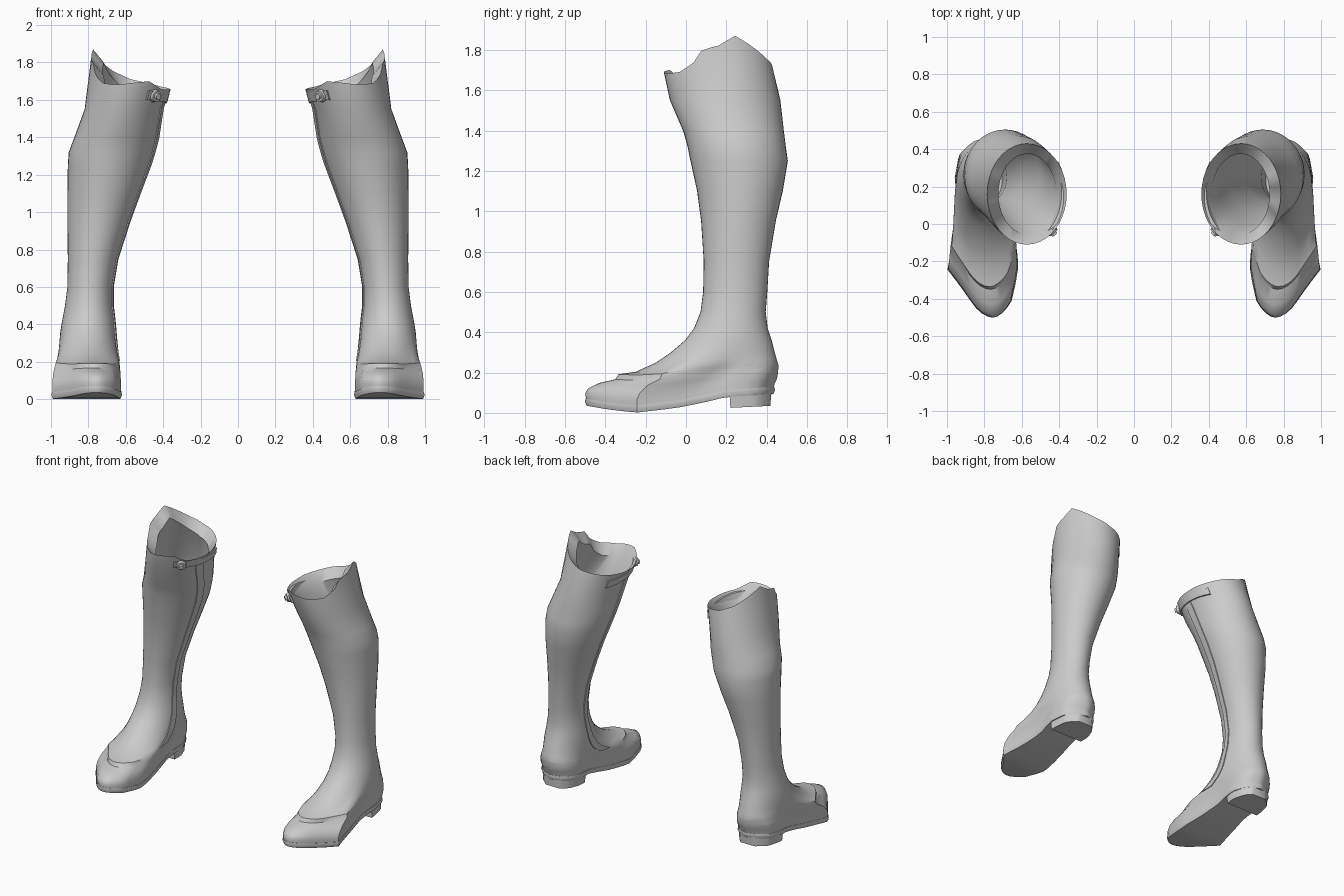
import bpy, bmesh
from math import sin, cos, pi, radians
from mathutils import Vector, Matrix

if "Cube" in bpy.data.objects:
    bpy.data.objects.remove(bpy.data.objects["Cube"])

N = 40

# horizontal slices: z, x inner, x outer, y front, y back, blend to foot outline
SLICES = [
    (0.05, .63, .97, -.495, .435, 1), (0.08, .63, .97, -.50, .44, 1), (0.11, .63, .97, -.485, .45, 1),
    (0.145, .63, .97, -.43, .455, .9), (0.17, .635, .97, -.35, .457, .75), (0.195, .635, .965, -.335, .458, .6),
    (0.21, .64, .965, -.25, .458, .45), (0.25, .645, .96, -.15, .45, .2), (0.30, .65, .955, -.075, .44, .05),
    (0.36, .655, .95, -.005, .425, 0), (0.42, .66, .94, .04, .405, 0), (0.50, .67, .925, .072, .395, 0),
    (0.60, .67, .912, .085, .403, 0), (0.75, .645, .91, .088, .412, 0), (0.95, .58, .912, .075, .445, 0),
    (1.10, .525, .912, .055, .48, 0), (1.25, .468, .91, .022, .505, 0), (1.32, .445, .905, .008, .495, 0),
    (1.40, .425, .875, -.015, .485, 0), (1.55, .402, .82, -.08, .468, 0), (1.70, .36, .785, -.11, .43, 0)]
OUTER = [(-.5, .77), (-.475, .815), (-.44, .85), (-.32, .93), (-.245, .993), (-.1, .965), (.1, .935),
         (.25, .955), (.37, .935), (.43, .87), (.455, .80)]
INNER = [(-.5, .74), (-.47, .70), (-.42, .66), (-.3, .635), (-.21, .622), (0, .65), (.15, .67), (.3, .655),
         (.39, .685), (.435, .73), (.455, .79)]
SOLE = [(-.5, .068), (-.4, .05), (-.25, .032), (-.05, .055), (.1, .085), (.2, .11), (.45, .125)]
RIM = [(0, 1.69), (20, 1.68), (45, 1.69), (62, 1.73), (74, 1.81), (86, 1.81), (108, 1.87), (150, 1.76),
       (180, 1.71), (230, 1.67), (270, 1.655), (310, 1.655), (333, 1.70), (360, 1.69)]


def interp(table, v):
    if v <= table[0][0]:
        return table[0][1]
    for (a, p), (b, q) in zip(table, table[1:]):
        if v <= b:
            return p + (q - p) * (v - a) / (b - a)
    return table[-1][1]


def pt(z, t, off=0.0):
    """Point on the boot surface at height z, angle t (0 front, pi/2 outer side)."""
    x0, x1, y0, y1, b = [interp([(s[0], s[k]) for s in SLICES], z) for k in range(1, 6)]
    y = (y0 + y1) / 2 - ((y1 - y0) / 2 + off) * cos(t)
    x = (x0 + x1) / 2 + ((x1 - x0) / 2 + off) * sin(t)
    yn = -.5 + .955 * (1 - cos(t)) / 2
    xo, xi = interp(OUTER, yn), interp(INNER, yn)
    s = sin(t)
    fx = (xo if s > 1e-6 else xi if s < -1e-6 else (xo + xi) / 2) + off * s
    x += (fx - x) * b
    if z < .3:
        z += (interp(SOLE, y) - .05) * (.3 - z) / .25
    return Vector((x, y, z))


def ring(z, off=0.0, dz=0.0):
    return [pt(z, 2 * pi * i / N, off) + Vector((0, 0, dz)) for i in range(N)]


def finish(name, bm, angle=35):
    bmesh.ops.recalc_face_normals(bm, faces=bm.faces)
    me = bpy.data.meshes.new(name)
    bm.to_mesh(me)
    bm.free()
    ob = bpy.data.objects.new(name, me)
    bpy.context.collection.objects.link(ob)
    ob.modifiers.new("other_boot", 'MIRROR').use_bisect_axis[0] = False
    bpy.ops.object.select_all(action='DESELECT')
    ob.select_set(True)
    bpy.context.view_layer.objects.active = ob
    bpy.ops.object.shade_smooth_by_angle(angle=radians(angle))


def loft(name, rings, angle=35):
    bm = bmesh.new()
    vs = [[bm.verts.new(p) for p in r] for r in rings]
    n = len(vs[0])
    for a, b in zip(vs, vs[1:]):
        for i in range(n):
            bm.faces.new((a[i], a[(i + 1) % n], b[(i + 1) % n], b[i]))
    # close both ends with strips running across
    for r in (vs[0], vs[-1]):
        bm.faces.new((r[0], r[1], r[n - 1]))
        for i in range(1, n // 2 - 1):
            bm.faces.new((r[i], r[i + 1], r[n - i - 1], r[n - i]))
        h = n // 2
        bm.faces.new((r[h - 1], r[h], r[h + 1]))
    finish(name, bm, angle)


# upper: outer shell, uneven rim, then the lining inside the shaft
rings = [ring(s[0]) for s in SLICES[:-1]]
rim = ring(1.70)
for i, p in enumerate(rim):
    p.z = interp(RIM, 360 * i / N)
rings.append(rim)
lip = []
for i, p in enumerate(rim):
    t = 2 * pi * i / N
    lip.append(Vector((.57 + .155 * sin(t), .16 - .215 * cos(t), p.z - .07)))
rings.append(lip)
rings += [ring(z, -.035) for z in (1.45, 1.25, 1.0, .75, .5)]
loft("boot_upper", rings, 40)

# sole
loft("sole", [ring(.05, .003, .004), ring(.05, .006, -.012), ring(.05, -.002, -.031)])


# heel block
def heel_ring(inset, z, y0):
    ys = [y0 + (.43 - inset - y0) * sin(k / 8 * pi / 2) for k in range(9)]
    left = [Vector((interp(INNER, y + .015) + inset, y, z)) for y in ys]
    right = [Vector((interp(OUTER, y + .015) - inset, y, z)) for y in ys]
    return left + right[::-1]


bm = bmesh.new()
top = [bm.verts.new(p) for p in heel_ring(.006, .105, .215)]
low = [bm.verts.new(p) for p in heel_ring(.012, .03, .22)]
for i in range(len(top)):
    j = (i + 1) % len(top)
    bm.faces.new((top[i], top[j], low[j], low[i]))
bm.faces.new(top)
bm.faces.new(low)
for v in low:
    v.co.z += (v.co.y - .32) * .05
finish("heel", bm)


# closure strip down the inner side, and the strap round the top
def band(z0, t0, z1, t1, c, d):
    """Four-corner section: two surface points pushed in by c and out by d."""
    return [pt(z0, t0, c), pt(z0, t0, d), pt(z1, t1, d), pt(z1, t1, c)]


strip = []
for k in range(29):
    z = 1.6 - 1.40 * k / 28
    mid = radians(284 - 8 * k / 28)
    w = radians(7)
    strip.append(band(z, mid - w, z, mid + w, -.01, .006))
loft("closure_strip", strip)

strap = []
for k in range(15):
    t = radians(238 + 92 * k / 14)
    z = 1.575 + .025 * k / 14
    strap.append(band(z, t, z + .05, t, -.008, .013))
loft("strap", strap)

# strap button with raised rim
t = radians(318)
c = pt(1.622, t, .012)
out = Vector((sin(t) * .9, -cos(t), -.15)).normalized()
frame = Matrix.Translation(c) @ out.to_track_quat('Z', 'Y').to_matrix().to_4x4()
bm = bmesh.new()
for r, h in ((.036, .022), (.02, .036)):
    bmesh.ops.create_cone(bm, cap_ends=True, segments=16, radius1=r, radius2=r * .8, depth=h,
                          matrix=frame @ Matrix.Translation((0, 0, h / 2 - .004)))
finish("strap_button", bm)
